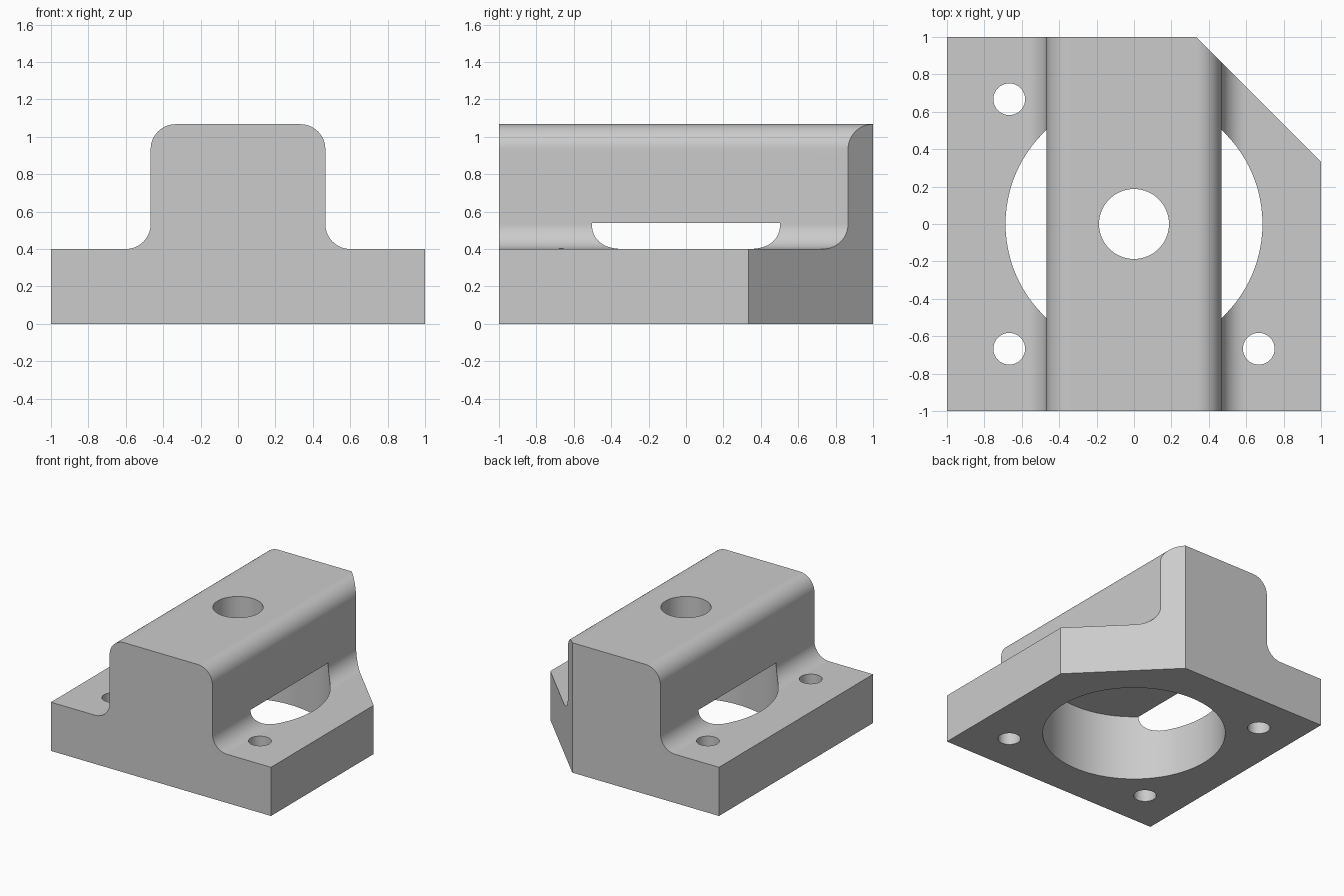
import bpy, bmesh, math
from mathutils import Vector

cube = bpy.data.objects.get("Cube")
if cube:
    bpy.data.objects.remove(cube, do_unlink=True)

BASE_TOP, TOP = 0.4, 1.067
HALF_RIB, FILLET = 0.467, 0.133
BORE_TOP = 0.54

grey = bpy.data.materials.new("light grey")
grey.use_nodes = True
colour = (0.6, 0.6, 0.6, 1)
grey.diffuse_color = colour
grey.node_tree.nodes["Principled BSDF"].inputs["Base Color"].default_value = colour


def arc(cx, cz, start, end, steps=14):
    """Points of a fillet arc in the x-z plane, angles in degrees."""
    angles = [math.radians(start + (end - start) * i / steps) for i in range(steps + 1)]
    return [(cx + FILLET * math.cos(a), cz + FILLET * math.sin(a)) for a in angles]


def cut_hole(target, name, x, y, radius, bottom, top, sides):
    """Cut a vertical round hole and discard the cutter."""
    bpy.ops.mesh.primitive_cylinder_add(vertices=sides, radius=radius, depth=top - bottom,
                                        location=(x, y, (bottom + top) / 2))
    cutter = bpy.context.object
    cutter.name = name
    cutter.hide_render = True
    cutter.data.materials.append(grey)
    mod = target.modifiers.new(name, 'BOOLEAN')
    mod.operation = 'DIFFERENCE'
    mod.solver = 'EXACT'
    mod.object = cutter
    bpy.context.view_layer.objects.active = target
    bpy.ops.object.modifier_apply(modifier=mod.name)
    bpy.data.objects.remove(cutter, do_unlink=True)


# Flanged rib: half profile, mirrored and extruded front to back
half = [(1, 0), (1, BASE_TOP)]
half += arc(HALF_RIB + FILLET, BASE_TOP + FILLET, 270, 180)
half += arc(HALF_RIB - FILLET, TOP - FILLET, 0, 90)
profile = half + [(-x, z) for x, z in reversed(half)]

bm = bmesh.new()
front = bm.faces.new([bm.verts.new((x, -1, z)) for x, z in profile])
extruded = bmesh.ops.extrude_face_region(bm, geom=[front])["geom"]
bmesh.ops.translate(bm, vec=(0, 2, 0),
                    verts=[v for v in extruded if isinstance(v, bmesh.types.BMVert)])

# Diagonal cut through the back left corner
cut = bmesh.ops.bisect_plane(bm, geom=bm.verts[:] + bm.edges[:] + bm.faces[:],
                             plane_co=Vector((1, 1 / 3, 0)), plane_no=Vector((1, 1, 0)),
                             clear_outer=True)["geom_cut"]
bmesh.ops.holes_fill(bm, edges=[e for e in bm.edges if e.is_boundary], sides=0)
bmesh.ops.recalc_face_normals(bm, faces=bm.faces)

mesh = bpy.data.meshes.new("flanged_housing")
bm.to_mesh(mesh)
bm.free()
mesh.materials.append(grey)
housing = bpy.data.objects.new("flanged_housing", mesh)
bpy.context.collection.objects.link(housing)

# Wide bore from below, narrow bore through the top, three bolt holes
cut_hole(housing, "wide_bore", 0, 0, 0.687, -0.2, BORE_TOP, 96)
cut_hole(housing, "top_bore", 0, 0, 0.187, 0.3, 1.3, 64)
for x, y in ((-1, -1), (1, -1), (-1, 1)):
    cut_hole(housing, "bolt_hole", x * 0.667, y * 0.667, 0.085, -0.2, 0.8, 48)

# Smooth fillets and bores, crisp corners, flat planes
bpy.ops.object.select_all(action='DESELECT')
housing.select_set(True)
bpy.context.view_layer.objects.active = housing
bpy.ops.object.shade_smooth_by_angle(angle=math.radians(30))
normals = housing.modifiers.new("even_shading", 'WEIGHTED_NORMAL')
normals.keep_sharp = True
